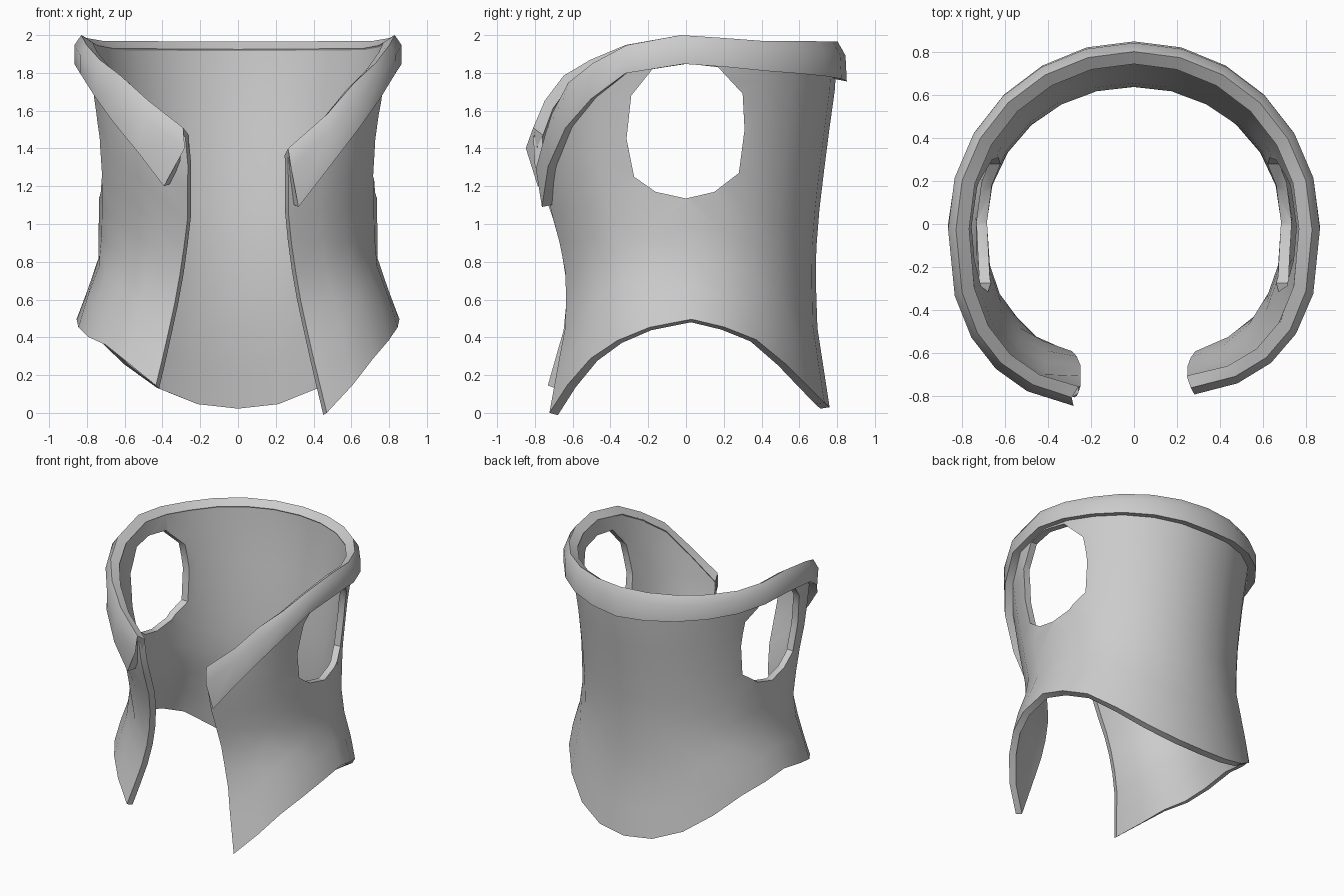
import bpy, bmesh, math
from mathutils import Vector

if "Cube" in bpy.data.objects:
    bpy.data.objects.remove(bpy.data.objects["Cube"])


def interp(keys, t):
    if t <= keys[0][0]:
        return keys[0][1]
    for (a, p), (b, q) in zip(keys, keys[1:]):
        if t <= b:
            return p + (q - p) * (t - a) / (b - a)
    return keys[-1][1]


# Silhouette profiles by height: half width, back depth, front depth, front opening
SIDE = [(0, .91), (.5, .855), (.8, .74), (1.2, .735), (1.65, .772), (1.85, .81), (2, .83)]
BACK = [(0, .765), (.5, .688), (.94, .69), (1.4, .745), (1.76, .795), (2, .805)]
FRONT = [(0, .77), (.5, .66), (.8, .68), (1.2, .77), (1.5, .79), (2, .81)]
OPEN = [(0, .47), (.35, .385), (.65, .32), (1, .268), (1.4, .265), (1.55, .30)]
POWER = [(0, .72), (.4, .78), (.8, .88), (1.2, .8), (1.6, .72)]  # front squareness
LEFT = [(0, 1.07), (.5, 1), (1.1, 1), (1.3, 1.06), (1.6, 1.05), (2, 1.02)]
# Heights around the body, 0 = centre back, 1 = front edge
HEM = [(0, .03), (.115, .06), (.225, .18), (.34, .37), (.49, .48), (.56, .5),
       (.69, .42)]
TOP = [(0, 1.965), (.37, 1.97), (.545, 2.0), (.65, 1.94)]
DROP = [(0, .21), (.4, .155), (.65, .15), (.835, .25), (1, .31)]


def hem(s):
    ends = [(.81, .30), (.915, .14), (1, 0)] if s > 0 else [(.82, .36), (.915, .26), (1, .145)]
    return interp(HEM + ends, abs(s))


def top(s):
    ends = [(.835, 1.73), (1, 1.40)] if s > 0 else [(.835, 1.77), (1, 1.51)]
    return interp(TOP + ends, abs(s))


def surface(s, z, off=0):
    """Point on the torso; s runs -1 (left front) .. 0 (back) .. 1 (right front)."""
    w, b, f, o, p = (interp(k, z) for k in (SIDE, BACK, FRONT, OPEN, POWER))
    if s < 0:
        f *= interp(LEFT, z)
    edge = math.pi - math.asin((o / w) ** (1 / p))
    a = abs(s) * edge
    sn, cs = math.sin(a), math.cos(a)
    if cs >= 0:
        x, y, d = w * sn, b * cs, b
    else:
        x, y, d = w * sn ** p, -f * (-cs) ** p, f
    x = math.copysign(x, s)
    n = Vector((x / w ** 2, y / d ** 2, 0)).normalized()
    return Vector((x, y, z)) + n * off


def make(name, verts, faces):
    me = bpy.data.meshes.new(name)
    me.from_pydata([tuple(v) for v in verts], [], faces)
    bm = bmesh.new()
    bm.from_mesh(me)
    bm.normal_update()
    if name != "vest_body":
        bmesh.ops.recalc_face_normals(bm, faces=bm.faces)
    bm.to_mesh(me)
    bm.free()
    ob = bpy.data.objects.new(name, me)
    bpy.context.collection.objects.link(ob)
    return ob


def activate(ob):
    bpy.ops.object.select_all(action='DESELECT')
    ob.select_set(True)
    bpy.context.view_layer.objects.active = ob


COLS, ROWS = 22, 9
stations = [-1 + 2 * i / COLS for i in range(COLS + 1)]

# Torso shell
verts, faces = [], []
for s in stations:
    lo, hi = hem(s), top(s) - .05
    verts += [surface(s, lo + (hi - lo) * r / ROWS) for r in range(ROWS + 1)]
for c in range(COLS):
    for r in range(ROWS):
        i = c * (ROWS + 1) + r
        j = i + ROWS + 1
        faces.append((i, i + 1, j + 1, j))
body = make("vest_body", verts, faces)
shell = body.modifiers.new("thickness", 'SOLIDIFY')
shell.thickness, shell.offset = .05, -1

# Armholes cut straight through both sides
HOLE = [(-.17, 1.83), (-.29, 1.68), (-.315, 1.45), (-.275, 1.25), (-.16, 1.17), (0, 1.135),
        (.15, 1.17), (.28, 1.27), (.31, 1.5), (.30, 1.69), (.17, 1.83), (0, 1.85)]
n = len(HOLE)
cutter = make("armhole_cutter",
              [(x, y, z) for x in (-1.2, 1.2) for y, z in HOLE],
              [tuple(range(n)), tuple(range(n, 2 * n))]
              + [(i, (i + 1) % n, n + (i + 1) % n, n + i) for i in range(n)])
cutter.hide_render = True
cut = body.modifiers.new("armholes", 'BOOLEAN')
cut.operation, cut.solver, cut.object = 'DIFFERENCE', 'EXACT', cutter
activate(body)
for m in [m.name for m in body.modifiers]:
    bpy.ops.object.modifier_apply(modifier=m)
bpy.data.objects.remove(cutter)

# Folded collar following the neckline
verts, faces = [], []
for s in stations:
    t, h = top(s), interp(DROP, abs(s))
    pull = 1 - (.05 if s < 0 else .015) * abs(s) ** 4
    for off, drop, k in ((-.056, .04, 1), (0, 0, 1), (.044, .35 * h, 1),
                         (.057, h, pull), (-.005, h - .012, pull), (-.02, .1, 1)):
        verts.append(surface(s * k, t - drop, off))
P = 6
for c in range(COLS):
    for r in range(P):
        i, j = c * P + r, c * P + (r + 1) % P
        faces.append((i, j, j + P, i + P))
faces += [tuple(range(P)), tuple(range(COLS * P, COLS * P + P))]
collar = make("collar", verts, faces)

for ob in (body, collar):
    activate(ob)
    bpy.ops.object.shade_smooth_by_angle(angle=math.radians(40))
